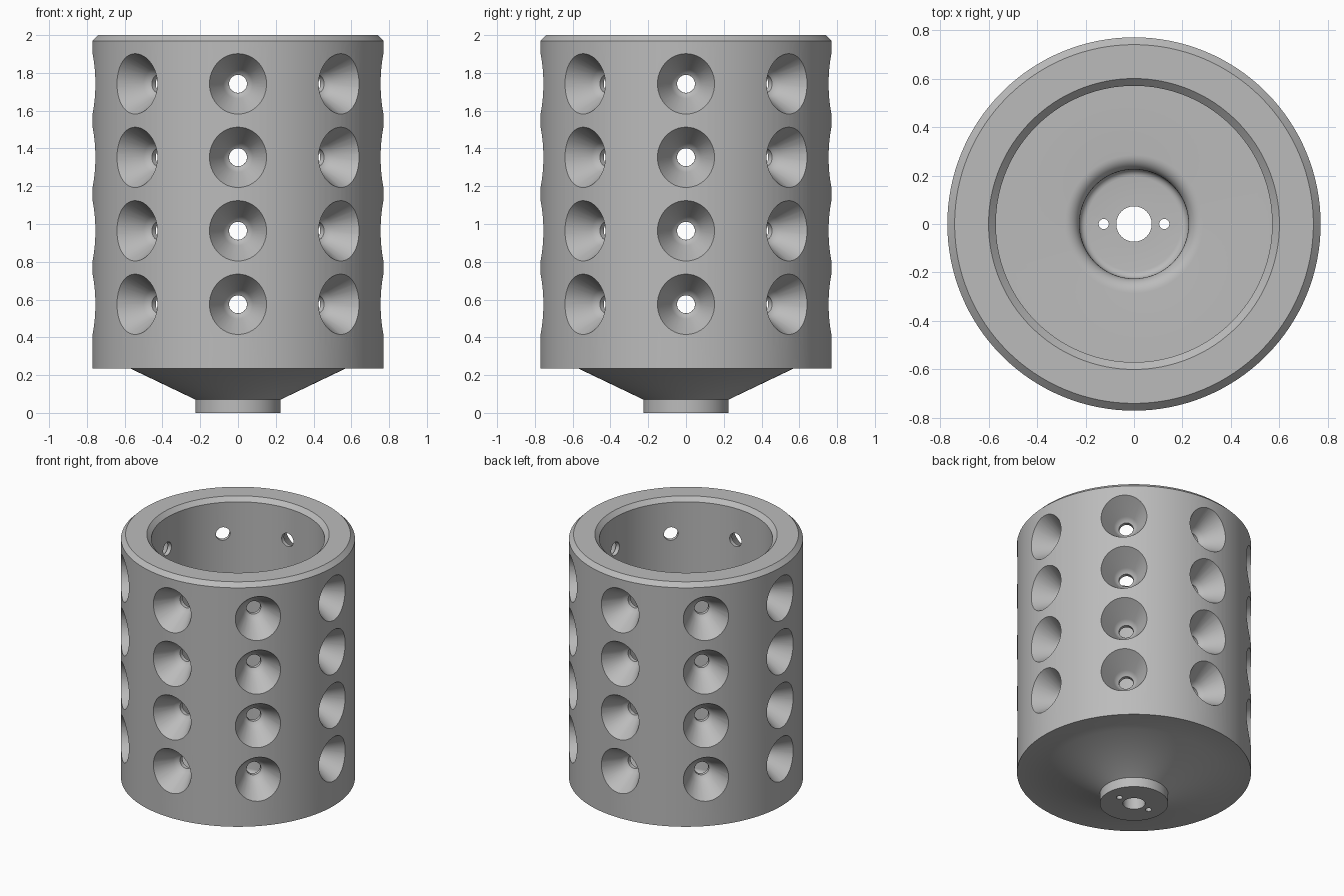
import bpy, bmesh
from math import pi, radians, sin, cos
from mathutils import Matrix

cube = bpy.data.objects.get("Cube")
if cube:
    bpy.data.objects.remove(cube, do_unlink=True)

grey = bpy.data.materials.new("machined_grey")
grey.use_nodes = True
colour = (0.5, 0.5, 0.5, 1)
grey.diffuse_color = colour
grey.node_tree.nodes["Principled BSDF"].inputs["Base Color"].default_value = colour


def arc(cx, cz, r, start, end, steps):
    """Profile points (radius, height) along an arc, angles in degrees."""
    angles = [radians(start + (end - start) * i / steps) for i in range(steps + 1)]
    return [(cx + r * cos(a), cz + r * sin(a)) for a in angles]


def lathe(bm, profile, steps, matrix=Matrix(), closed=False):
    """Revolve a profile about z, then place it with a matrix."""
    verts = [bm.verts.new((r, 0, z)) for r, z in profile]
    ends = verts[1:] + (verts[:1] if closed else [])
    edges = [bm.edges.new(pair) for pair in zip(verts, ends)]
    old = set(bm.verts) - set(verts)
    bmesh.ops.spin(bm, geom=verts + edges, cent=(0, 0, 0), axis=(0, 0, 1),
                   angle=2 * pi, steps=steps, use_merge=False)
    new = [v for v in bm.verts if v not in old]
    bmesh.ops.remove_doubles(bm, verts=new, dist=1e-5)
    new = [v for v in bm.verts if v not in old]
    bmesh.ops.transform(bm, matrix=matrix, verts=new)


def make_object(name, bm):
    bmesh.ops.recalc_face_normals(bm, faces=bm.faces[:])
    mesh = bpy.data.meshes.new(name)
    bm.to_mesh(mesh)
    bm.free()
    mesh.materials.append(grey)
    obj = bpy.data.objects.new(name, mesh)
    bpy.context.collection.objects.link(obj)
    return obj


# Cup body: boss, sloped underside, chamfered rim, bore and rounded floor recess
FLOOR, RECESS = 0.32, 0.17
profile = [(0.073, 0), (0.225, 0), (0.225, 0.07), (0.57, 0.235), (0.77, 0.235),
           (0.77, 1.97), (0.74, 2), (0.6, 2), (0.57, 1.97), (0.57, FLOOR)]
profile += arc(0.285, FLOOR - 0.06, 0.06, 90, 180, 8)
profile += arc(0.195, RECESS + 0.03, 0.03, 0, -90, 5)
profile += [(0.073, RECESS)]
bm = bmesh.new()
lathe(bm, profile, 128, closed=True)
body = make_object("perforated_cup", bm)

# Cutters: eight columns of four flared ports with rounded bottoms
port = [(0, 0.5), (0.0475, 0.5), (0.0475, 0.597)]
port += arc(0, 0.673, 0.09, -58, -30, 6)
port += [(0.16, 0.77), (0.201, 0.84), (0, 0.84)]
bm = bmesh.new()
for row in range(4):
    for column in range(8):
        place = (Matrix.Translation((0, 0, 0.575 + 0.389 * row))
                 @ Matrix.Rotation(column * pi / 4, 4, 'Z')
                 @ Matrix.Rotation(pi / 2, 4, 'Y'))
        lathe(bm, port, 48, place)

# Cutters: two pin holes through the boss
for side in (-1, 1):
    lathe(bm, [(0, -0.1), (0.021, -0.1), (0.021, 0.25), (0, 0.25)], 24,
          Matrix.Translation((side * 0.125, 0, 0)))
cutter = make_object("port_cutters", bm)
cutter.hide_render = True

# Cut the ports, then drop the helper
cut = body.modifiers.new("ports", 'BOOLEAN')
cut.operation = 'DIFFERENCE'
cut.solver = 'EXACT'
cut.object = cutter
bpy.ops.object.select_all(action='DESELECT')
body.select_set(True)
bpy.context.view_layer.objects.active = body
bpy.ops.object.modifier_apply(modifier=cut.name)
bpy.data.objects.remove(cutter, do_unlink=True)
bpy.ops.object.shade_smooth_by_angle(angle=radians(30))
